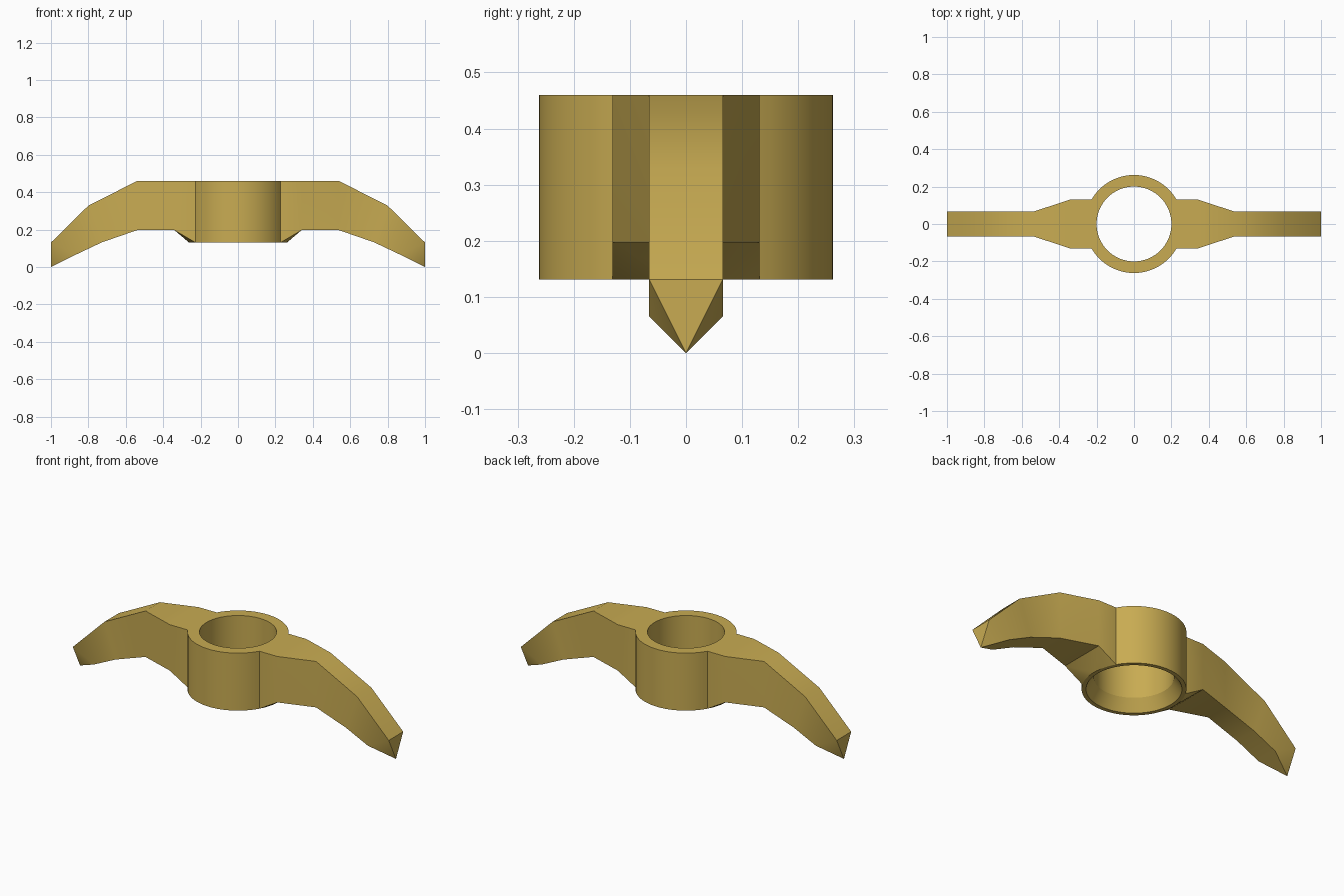
import bpy, bmesh, math

if "Cube" in bpy.data.objects:
    bpy.data.objects.remove(bpy.data.objects["Cube"])

SEG = 72                       # ring sides; 30 degree marks fall on vertices
R_OUT, R_IN, R_FLARE = 0.262, 0.2, 0.24
TOP, BASE, STEP = 0.46, 0.131, 0.197
W, N = 0.131, 0.0655           # half widths of the arm: wide root, narrow blade

bm = bmesh.new()


def face(pts):
    bm.faces.new([bm.verts.new(p) for p in pts])


def ring_pt(i, r, z):
    a = 2 * math.pi * i / SEG
    return (r * math.cos(a), r * math.sin(a), z)


# Eye ring: outer wall, top, bore, flared mouth and bottom rim
profile = [(R_OUT, BASE), (R_OUT, TOP), (R_IN, TOP), (R_IN, STEP), (R_FLARE, BASE)]
for i in range(SEG):
    for k in range(len(profile)):
        p, q = profile[k], profile[(k + 1) % len(profile)]
        covered = abs(math.cos(2 * math.pi * (i + 0.5) / SEG)) > math.cos(math.pi / 6)
        if k == 0 and covered:
            continue           # wall hidden behind an arm
        face([ring_pt(i, *p), ring_pt(i + 1, *p), ring_pt(i + 1, *q), ring_pt(i, *q)])


def arm(sx):
    def add(*pts):
        face([(sx * x, y, z) for x, y, z in pts])

    def across(a, b):          # strip from one side of the arm to the other
        add((a[0], -a[1], a[2]), a, b, (b[0], -b[1], b[2]))

    h = SEG // 12
    arc_top = [ring_pt(i, R_OUT, TOP) for i in range(-h, h + 1)]
    arc_low = [ring_pt(i, R_OUT, BASE) for i in range(-h, h + 1)]
    upper = [(0.34, W, TOP), (0.54, N, TOP), (0.80, N, 0.328), (1.0, N, 0.131)]
    lower = [(0.34, W, STEP), (0.54, N, STEP), (0.73, N, 0.131), (0.868, N, 0.0655)]
    tip = (1.0, 0.0, 0.0)

    # Root top plate and sloped gusset underneath, both meeting the ring
    ux, uy, uz = upper[0]
    lx, ly, lz = lower[0]
    for i in range(2 * h):
        s = -1 if i < h else 1
        add(arc_top[i], arc_top[i + 1], (ux, s * uy, uz))
        add(arc_low[i], arc_low[i + 1], (lx, s * ly, lz))
    add(arc_top[h], (ux, -uy, uz), (ux, uy, uz))
    add(arc_low[h], (lx, -ly, lz), (lx, ly, lz))

    # Blade top and bottom strips
    for k in range(3):
        across(upper[k], upper[k + 1])
        across(lower[k], lower[k + 1])

    # Side walls and chamfered point
    for s in (-1, 1):
        up = [(x, s * y, z) for x, y, z in upper]
        lo = [(x, s * y, z) for x, y, z in lower]
        e = 0 if s < 0 else -1
        add(arc_top[e], up[0], lo[0], arc_low[e])
        for k in range(3):
            add(up[k], up[k + 1], lo[k + 1], lo[k])
        add(up[3], lo[3], tip)
    x, y, z = upper[3]
    add((x, -y, z), (x, y, z), tip)
    x, y, z = lower[3]
    add((x, -y, z), (x, y, z), tip)


# Left and right arms
for side in (1, -1):
    arm(side)

bmesh.ops.remove_doubles(bm, verts=bm.verts, dist=0.0002)
bmesh.ops.recalc_face_normals(bm, faces=bm.faces)
mesh = bpy.data.meshes.new("pickaxe_head")
bm.to_mesh(mesh)
bm.free()

# Single brass colour
brass = bpy.data.materials.new("brass")
brass.diffuse_color = (0.58, 0.41, 0.085, 1)
brass.use_nodes = True
brass.node_tree.nodes["Principled BSDF"].inputs["Base Color"].default_value = brass.diffuse_color
mesh.materials.append(brass)

head = bpy.data.objects.new("pickaxe_head", mesh)
bpy.context.collection.objects.link(head)
bpy.context.view_layer.objects.active = head
head.select_set(True)
bpy.ops.object.shade_smooth_by_angle(angle=math.radians(30))
